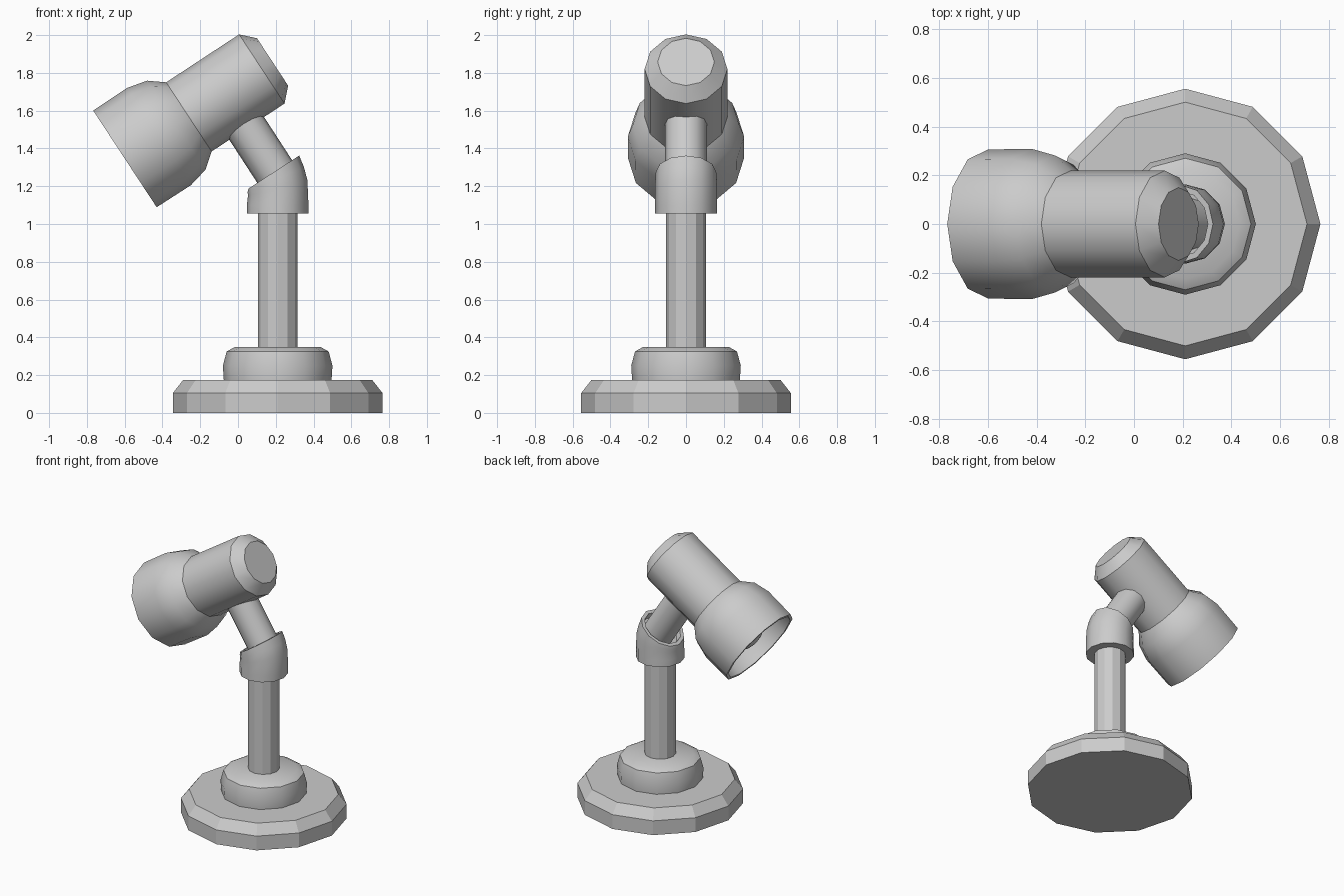
import bpy, bmesh
from math import sin, cos, pi, radians
from mathutils import Vector

SIDES = 12

cube = bpy.data.objects.get("Cube")
if cube:
    bpy.data.objects.remove(cube, do_unlink=True)

grey = bpy.data.materials.new("light_grey")
grey.use_nodes = True
grey.diffuse_color = (0.6, 0.6, 0.6, 1)
grey.node_tree.nodes["Principled BSDF"].inputs["Base Color"].default_value = grey.diffuse_color


def loft(name, rings, smooth=True):
    """Skin rings of (centre x, centre z, tilt in degrees, radius), capped at both ends."""
    bm = bmesh.new()
    loops = []
    for x, z, tilt, radius in rings:
        a = radians(tilt)
        side, centre = Vector((cos(a), 0, -sin(a))), Vector((x, 0, z))
        angles = [2 * pi * i / SIDES for i in range(SIDES)]
        loops.append([bm.verts.new(centre + radius * (side * cos(t) + Vector((0, sin(t), 0))))
                      for t in angles])
    for low, high in zip(loops, loops[1:]):
        for i in range(SIDES):
            j = (i + 1) % SIDES
            bm.faces.new((low[i], low[j], high[j], high[i]))
    bm.faces.new(loops[0][::-1])
    bm.faces.new(loops[-1])
    bmesh.ops.recalc_face_normals(bm, faces=bm.faces)
    mesh = bpy.data.meshes.new(name)
    bm.to_mesh(mesh)
    bm.free()
    mesh.materials.append(grey)
    obj = bpy.data.objects.new(name, mesh)
    bpy.context.collection.objects.link(obj)
    if smooth:
        bpy.ops.object.select_all(action='DESELECT')
        obj.select_set(True)
        bpy.context.view_layer.objects.active = obj
        bpy.ops.object.shade_smooth_by_angle(angle=radians(35))
    return obj


def lathe(name, origin, tilt, profile, smooth=True):
    """Turn a profile of (distance, radius) about a tilted axis."""
    a = radians(tilt)
    x, z = origin
    return loft(name, [(x + d * sin(a), z + d * cos(a), tilt, r) for d, r in profile], smooth)


# Stand
foot = (0.21, 0)
lathe("base", foot, 0, [(0, 0.555), (0.105, 0.555), (0.175, 0.5)], smooth=False)
lathe("base_collar", foot, 0, [(0.17, 0.285), (0.25, 0.29), (0.325, 0.27), (0.35, 0.225)])
lathe("pole", foot, 0, [(0.34, 0.105), (1.08, 0.105)], smooth=False)

# Bent sleeve with a recessed mouth, and the arm rising out of it
loft("elbow", [(0.21, 1.055, 0, 0.163), (0.21, 1.1, 0, 0.163), (0.21, 1.19, -15, 0.163),
               (0.2, 1.235, -24, 0.163), (0.19, 1.275, -33, 0.16),
               (0.19, 1.275, -33, 0.135), (0.215, 1.235, -33, 0.13)])
lathe("arm", (0.235, 1.215), -33, [(0, 0.11), (0.42, 0.11)])

# Lamp head, all on one axis pointing down towards the open end
neck, aim = (-0.26, 1.567), -123.3
lathe("barrel", neck, aim, [(-0.53, 0.15), (-0.462, 0.219), (0, 0.219)])
lathe("shade", neck, aim, [(0, 0.219), (0.08, 0.282), (0.19, 0.308), (0.405, 0.306),
                           (0.405, 0.285), (0.19, 0.285), (0.09, 0.255), (0.03, 0.2)])
lathe("bulb", neck, aim, [(0.02, 0.08), (0.1, 0.08), (0.17, 0.125), (0.24, 0.14),
                          (0.31, 0.12), (0.35, 0.075), (0.365, 0.02)])
